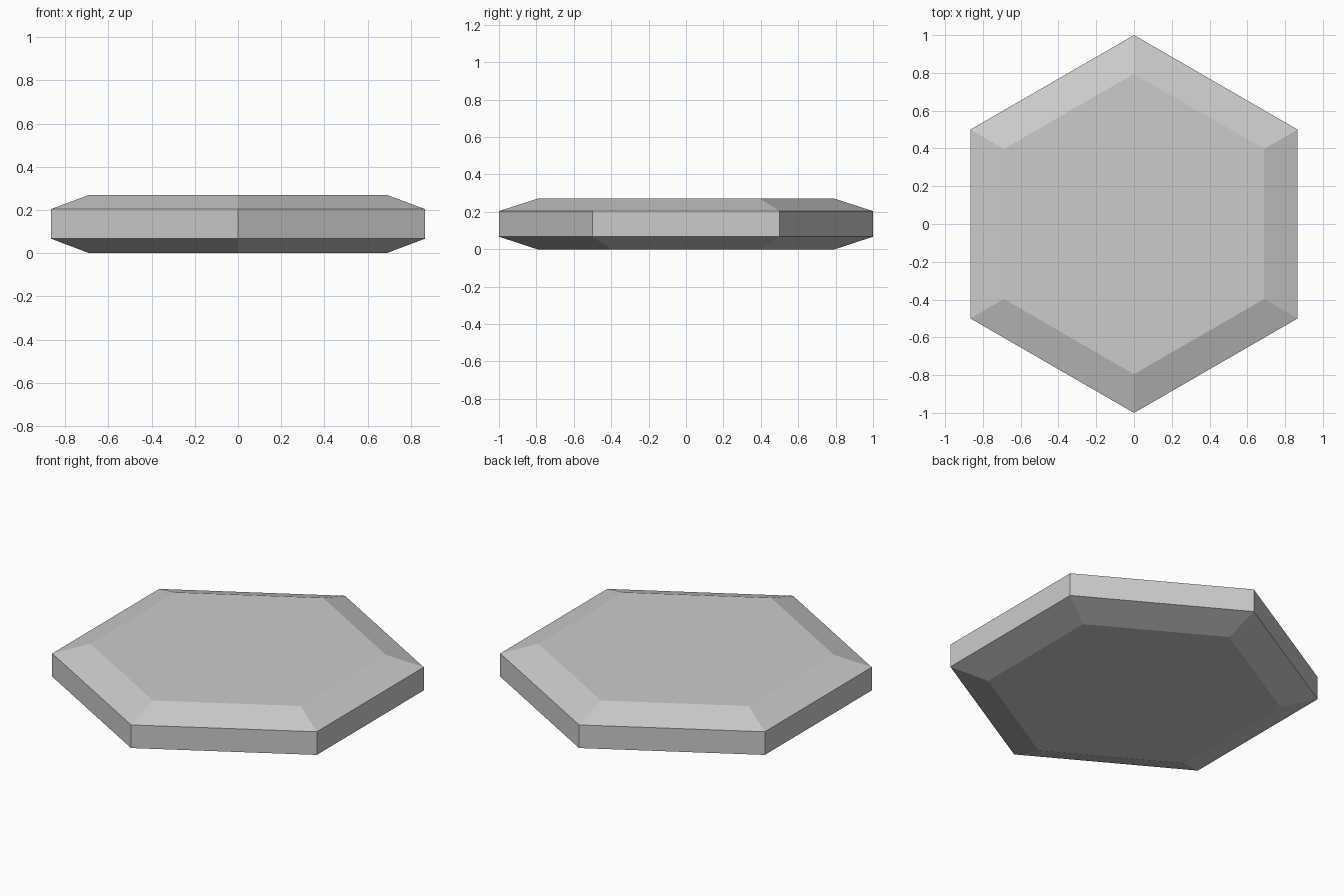
import bpy
import bmesh
from math import cos, sin, pi

# Remove the default cube
cube = bpy.data.objects.get("Cube")
if cube:
    bpy.data.objects.remove(cube, do_unlink=True)

SIDES = 6
# Radius and height of each ring, from the base to the top
PROFILE = [(0.795, 0.0), (1.0, 0.067), (1.0, 0.204), (0.795, 0.27)]


def make_material(name, colour):
    mat = bpy.data.materials.new(name)
    mat.use_nodes = True
    mat.diffuse_color = colour
    mat.node_tree.nodes["Principled BSDF"].inputs["Base Color"].default_value = colour
    return mat


def hexagon_ring(bm, radius, z):
    """Ring of corners with points on the y axis."""
    angles = [pi / 2 + 2 * pi * i / SIDES for i in range(SIDES)]
    return [bm.verts.new((radius * cos(a), radius * sin(a), z)) for a in angles]


# Hexagonal tile with bevelled top and bottom rims
bm = bmesh.new()
rings = [hexagon_ring(bm, r, z) for r, z in PROFILE]
for low, high in zip(rings, rings[1:]):
    for i in range(SIDES):
        j = (i + 1) % SIDES
        bm.faces.new((low[i], low[j], high[j], high[i]))
bm.faces.new(rings[0][::-1])
bm.faces.new(rings[-1])
bmesh.ops.recalc_face_normals(bm, faces=bm.faces[:])

mesh = bpy.data.meshes.new("hexagon_tile")
bm.to_mesh(mesh)
bm.free()
mesh.materials.append(make_material("light grey", (0.6, 0.6, 0.6, 1.0)))
tile = bpy.data.objects.new("hexagon_tile", mesh)
bpy.context.collection.objects.link(tile)
